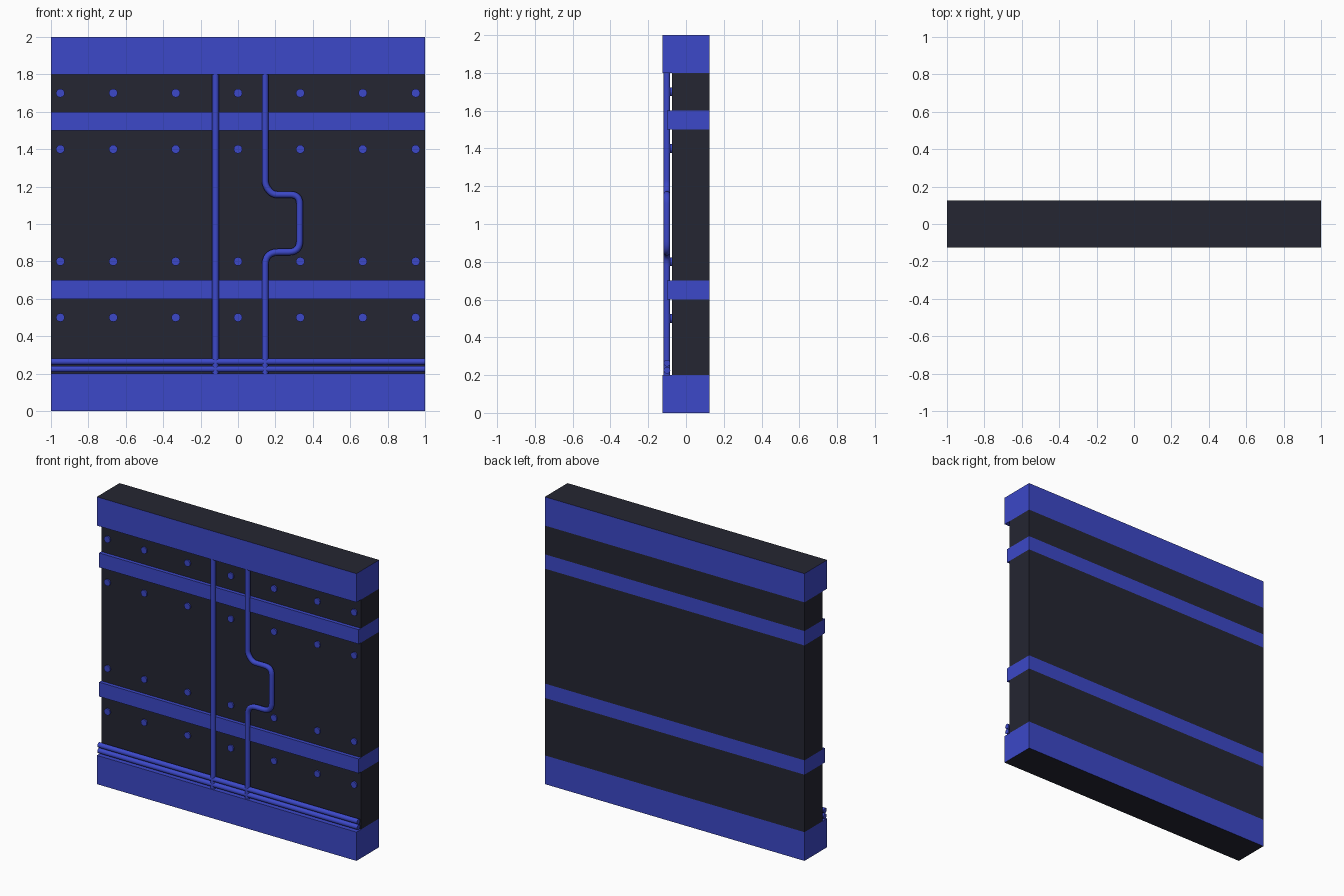
import bpy, bmesh, math
from mathutils import Vector, Matrix

if "Cube" in bpy.data.objects:
    bpy.data.objects.remove(bpy.data.objects["Cube"])


def material(name, rgb):
    m = bpy.data.materials.new(name)
    m.diffuse_color = (*rgb, 1)
    m.use_nodes = True
    m.node_tree.nodes["Principled BSDF"].inputs["Base Color"].default_value = m.diffuse_color
    return m


BLUE = material("blue_paint", (0.045, 0.065, 0.58))
DARK = material("dark_metal", (0.018, 0.019, 0.032))
BACK = 0.125


def add_object(name, bm, mats):
    me = bpy.data.meshes.new(name)
    bm.to_mesh(me)
    bm.free()
    for m in mats:
        me.materials.append(m)
    ob = bpy.data.objects.new(name, me)
    bpy.context.collection.objects.link(ob)
    return ob


def slab(name, front, z0, z1, mats, dark_side=0):
    """Full-width slab; dark_side=+1/-1 gives the top/bottom face slot 1."""
    bm = bmesh.new()
    bmesh.ops.create_cube(bm, size=1)
    for v in bm.verts:
        v.co = (v.co.x * 2, BACK if v.co.y > 0 else front, z1 if v.co.z > 0 else z0)
    bm.normal_update()
    for f in bm.faces:
        if dark_side and f.normal.z * dark_side > 0.5:
            f.material_index = 1
    return add_object(name, bm, mats)


# Stacked wall: beams, bands and recessed panels
slab("bottom_beam", -0.125, 0, 0.2, [BLUE, DARK], -1)
slab("lower_panel", -0.075, 0.2, 0.6, [DARK])
slab("lower_band", -0.1, 0.6, 0.7, [BLUE])
slab("middle_panel", -0.075, 0.7, 1.5, [DARK])
slab("upper_band", -0.1, 1.5, 1.6, [BLUE])
slab("upper_panel", -0.075, 1.6, 1.8, [DARK])
slab("top_beam", -0.125, 1.8, 2.0, [BLUE, DARK], 1)

# Rivet rows
bm = bmesh.new()
for z in (0.5, 0.8, 1.4, 1.7):
    for x in (-0.95, -0.667, -0.333, 0, 0.333, 0.667, 0.95):
        mat = Matrix.Translation((x, -0.078, z)) @ Matrix.Rotation(math.pi / 2, 4, "X")
        bmesh.ops.create_cone(bm, cap_ends=True, segments=16, radius1=0.023,
                              radius2=0.023, depth=0.014, matrix=mat)
add_object("rivets", bm, [BLUE])


def rounded(points):
    """Points are (x, z, bend radius); returns a path with curved corners."""
    pts = [(Vector((x, -0.101, z)), r) for x, z, r in points]
    path = []
    for i, (p, r) in enumerate(pts):
        if r == 0:
            path.append(p)
            continue
        a = p + (pts[i - 1][0] - p).normalized() * r
        b = p + (pts[i + 1][0] - p).normalized() * r
        for k in range(7):
            t = k / 6
            path.append(a * (1 - t) ** 2 + p * 2 * t * (1 - t) + b * t ** 2)
    return path


def pipe(name, points, radius=0.018, caps=False):
    path = rounded(points)
    cu = bpy.data.curves.new(name, "CURVE")
    cu.dimensions = "3D"
    cu.bevel_depth = radius
    cu.bevel_resolution = 3
    cu.use_fill_caps = caps
    sp = cu.splines.new("POLY")
    sp.points.add(len(path) - 1)
    for q, p in zip(sp.points, path):
        q.co = (*p, 1)
    cu.materials.append(BLUE)
    ob = bpy.data.objects.new(name, cu)
    bpy.context.collection.objects.link(ob)
    bpy.ops.object.select_all(action="DESELECT")
    ob.select_set(True)
    bpy.context.view_layer.objects.active = ob
    bpy.ops.object.convert(target="MESH")
    bpy.ops.object.shade_smooth_by_angle(angle=math.radians(50))


# Vertical pipes, one with a side loop
pipe("straight_pipe", [(-0.12, 0, 0), (-0.12, 2, 0)])
pipe("bent_pipe", [(0.145, 2, 0), (0.145, 1.205, 0.03), (0.185, 1.157, 0.025),
                   (0.33, 1.157, 0.05), (0.33, 0.85, 0.06),
                   (0.145, 0.85, 0.07), (0.145, 0, 0)])

# Paired pipes along the base
for label, z in (("lower", 0.225), ("upper", 0.264)):
    pipe(label + "_base_pipe", [(-1, z, 0), (1, z, 0)], caps=True)
